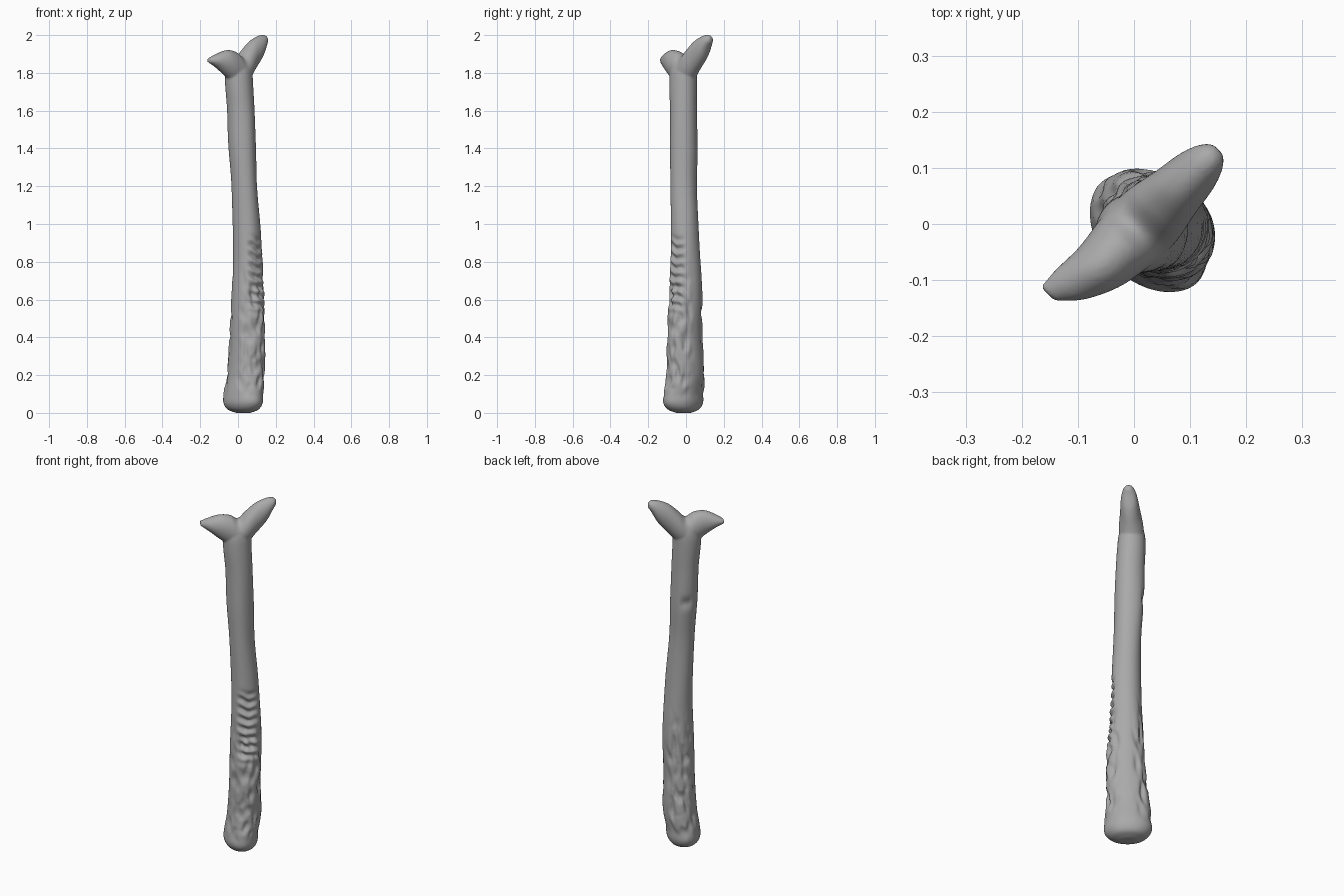
import bpy, bmesh, math
from mathutils import Vector, noise

cube = bpy.data.objects.get("Cube")
if cube:
    bpy.data.objects.remove(cube, do_unlink=True)

bone = bpy.data.materials.new("dull_grey")
bone.use_nodes = True
grey = (0.4, 0.4, 0.4, 1)
bone.diffuse_color = grey
bone.node_tree.nodes["Principled BSDF"].inputs["Base Color"].default_value = grey

DIAG = math.sqrt(0.5)
SIDES = 64


def place(u, v, z):
    """Diagonal axes: u runs along the fork, v across it."""
    return Vector(((u + v) * DIAG, (u - v) * DIAG, z))


def sample(rows, s):
    """Smooth interpolation through rows keyed on their first value."""
    n = len(rows)
    i = max(k for k in range(n - 1) if rows[k][0] <= s)
    a, b = rows[i], rows[i + 1]
    p, q = rows[max(i - 1, 0)], rows[min(i + 2, n - 1)]
    h = b[0] - a[0]
    t = (s - a[0]) / h
    out = []
    for k in range(1, len(a)):
        m0 = (b[k] - p[k]) / (b[0] - p[0]) * h
        m1 = (q[k] - a[k]) / (q[0] - a[0]) * h
        out.append(a[k] * (1 + 2 * t) * (1 - t) ** 2 + m0 * t * (1 - t) ** 2
                   + b[k] * t * t * (3 - 2 * t) + m1 * t * t * (t - 1))
    return out


def loft(bm, rings):
    loops = [[bm.verts.new(p) for p in ring] for ring in rings]
    for a, b in zip(loops, loops[1:]):
        for i in range(SIDES):
            j = (i + 1) % SIDES
            bm.faces.new((a[i], a[j], b[j], b[i]))
    bm.faces.new(loops[0][::-1])
    bm.faces.new(loops[-1])


def ramp(x, lo, hi):
    t = min(1, max(0, (x - lo) / (hi - lo)))
    return t * t * (3 - 2 * t)


def wear(t, z):
    """Depth of the gouges and dimples as a share of the radius."""
    front, back = max(0, math.sin(t)), max(0, -math.sin(t))
    tall = Vector((math.cos(t) * 2.4, math.sin(t) * 2.4, z * 11))
    fine = noise.noise(tall * 1.3)
    broad = noise.noise(Vector((math.cos(t), math.sin(t), z * 3)))
    # stacked scallops on one flank
    zone = ramp(z, 0.5, 0.6) * (1 - ramp(z, 0.88, 0.96))
    steps = math.sin(z * 120 + 2 * math.cos(t) + 3 * broad)
    d = zone * ramp(front, 0.6, 0.95) * (0.1 - 0.1 * steps)
    # rough dimples over the lower half
    low = ramp(z, 0.06, 0.15) * (1 - ramp(z, 0.6, 0.85))
    d += low * (ramp(front, 0.1, 0.6) + ramp(back, 0.3, 0.8)) * 0.22 * max(-0.15, fine)
    # small pit high on the other flank
    d += 0.14 * ramp(back, 0.85, 1) * math.exp(-((z - 1.42) / 0.03) ** 2)
    return d + 0.05 * broad


# shaft: height, centre along u and v, half width along u and v
shaft = [(0, .01, .03, .03, .045), (.015, .01, .03, .066, .09), (.05, .008, .031, .086, .12),
         (.1, .01, .031, .087, .12), (.2, .025, .032, .088, .109), (.4, .03, .038, .082, .1),
         (.6, .036, .04, .083, .09), (.95, .03, .037, .072, .076), (1.2, .015, .032, .066, .071),
         (1.4, .008, .025, .071, .075), (1.6, .002, .02, .071, .073),
         (1.75, -.008, .014, .074, .073), (1.82, -.008, .012, .072, .066), (1.87, 0, .01, .05, .045)]
# fork: position along u, underside, top, centre along v, half width along v
fork = [(-.197, 1.855, 1.878, -.02, .018), (-.16, 1.832, 1.898, -.005, .036),
        (-.1, 1.785, 1.92, .01, .05), (-.04, 1.74, 1.913, .012, .06), (0, 1.73, 1.89, .012, .064),
        (.04, 1.75, 1.928, .012, .062), (.09, 1.805, 1.972, .012, .052),
        (.15, 1.875, 1.998, .012, .042), (.185, 1.94, 2, .012, .028), (.2, 1.962, 1.988, .012, .014)]

angles = [2 * math.pi * i / SIDES for i in range(SIDES)]
bm = bmesh.new()

rings = []
heights = [0, .004, .008] + [.015 + k * 1.854 / 230 for k in range(231)]
for z in heights:
    cu, cv, hu, hv = sample(shaft, z)
    ring = []
    for t in angles:
        r = 1 - wear(t, z)
        ring.append(place(cu + hu * r * math.cos(t), cv + hv * r * math.sin(t), z))
    rings.append(ring)
loft(bm, rings)

rings = []
for k in range(50):
    u = fork[0][0] + (fork[-1][0] - fork[0][0]) * k / 49.01
    lo, hi, cv, hv = sample(fork, u)
    rings.append([place(u, cv + hv * math.cos(t), (lo + hi) / 2 + (hi - lo) / 2 * math.sin(t))
                  for t in angles])
loft(bm, rings)
bmesh.ops.recalc_face_normals(bm, faces=bm.faces)

mesh = bpy.data.meshes.new("forked_shaft")
bm.to_mesh(mesh)
bm.free()
mesh.materials.append(bone)
body = bpy.data.objects.new("forked_shaft", mesh)
bpy.context.collection.objects.link(body)

# fuse shaft and fork into one skin, then soften the seam
fuse = body.modifiers.new("fuse", "REMESH")
fuse.mode = "VOXEL"
fuse.voxel_size = 0.006
soften = body.modifiers.new("soften", "SMOOTH")
soften.iterations = 3

bpy.context.view_layer.objects.active = body
body.select_set(True)
for name in ("fuse", "soften"):
    bpy.ops.object.modifier_apply(modifier=name)
bpy.ops.object.shade_smooth()
